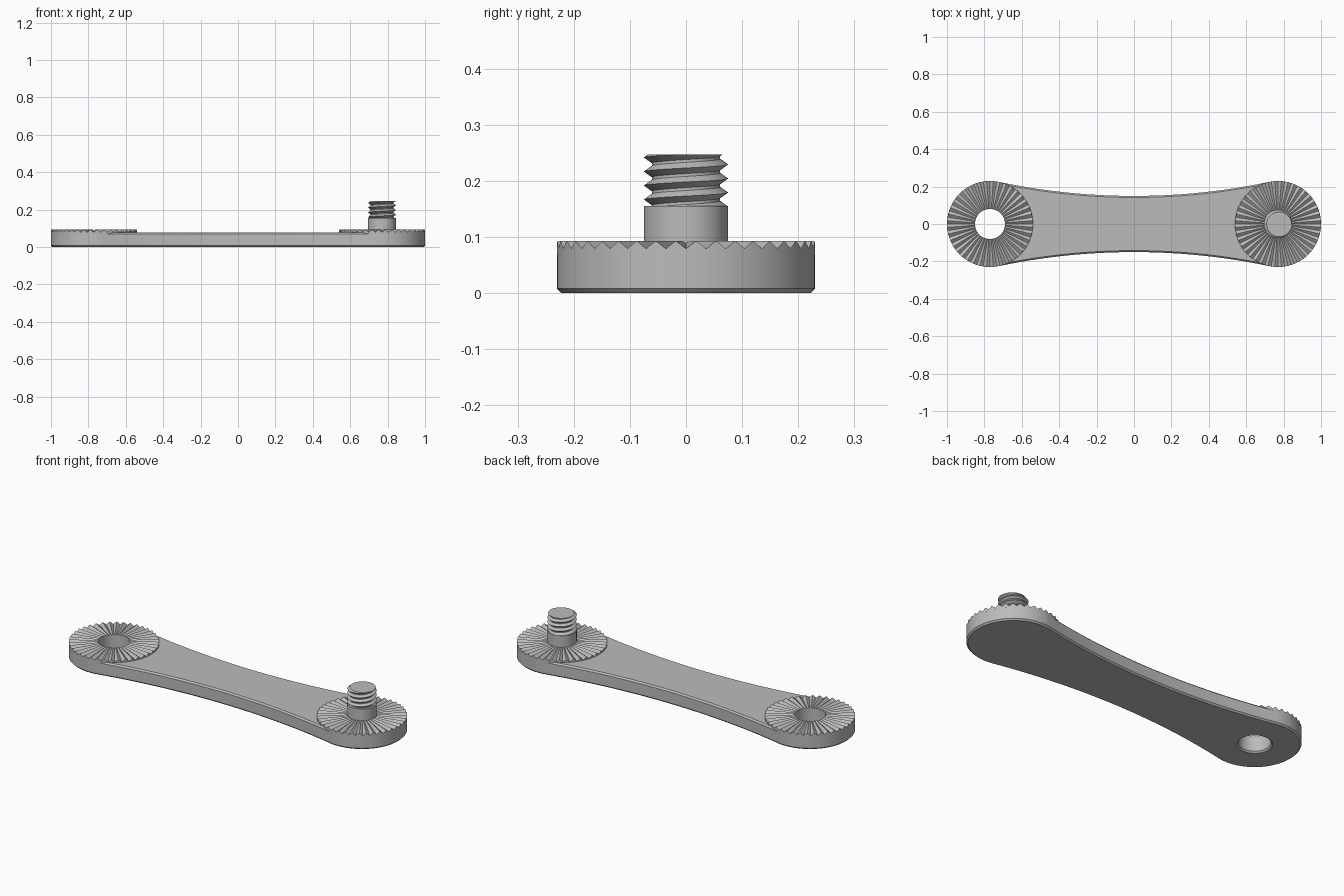
import bpy
import bmesh
from math import cos, sin, pi, atan2, hypot, radians

if "Cube" in bpy.data.objects:
    bpy.data.objects.remove(bpy.data.objects["Cube"])

END_X, END_R, WAIST = 0.77, 0.23, 0.15
HOLE_R, CHAMFER = 0.08, 0.008
BAR_TOP, TOOTH_TOP, TOOTH_DEPTH, TEETH = 0.077, 0.093, 0.014, 40

grey = bpy.data.materials.new("satin grey metal")
grey.use_nodes = True
grey.diffuse_color = (0.5, 0.5, 0.5, 1)
grey.node_tree.nodes["Principled BSDF"].inputs["Base Color"].default_value = (0.5, 0.5, 0.5, 1)


def finish(bm, name):
    bmesh.ops.remove_doubles(bm, verts=bm.verts, dist=1e-5)
    bmesh.ops.recalc_face_normals(bm, faces=bm.faces)
    mesh = bpy.data.meshes.new(name)
    bm.to_mesh(mesh)
    bm.free()
    mesh.materials.append(grey)
    obj = bpy.data.objects.new(name, mesh)
    bpy.context.collection.objects.link(obj)
    bpy.ops.object.select_all(action='DESELECT')
    obj.select_set(True)
    bpy.context.view_layer.objects.active = obj
    bpy.ops.object.shade_smooth_by_angle(angle=radians(30))
    return obj


def ring(bm, points):
    return [bm.verts.new(p) for p in points]


def bridge(bm, a, b):
    n = len(a)
    for i in range(n):
        j = (i + 1) % n
        bm.faces.new((a[i], a[j], b[j], b[i]))


def circle(x, r, z, n=64):
    return [(x + r * cos(2 * pi * i / n), r * sin(2 * pi * i / n), z) for i in range(n)]


def outline(inset, z):
    """Two round ends joined by concave arcs tangent to them."""
    big = (END_X**2 + WAIST**2 - END_R**2) / (2 * (END_R - WAIST))
    cy = WAIST + big
    end_angle = atan2(cy, -END_X)
    half = atan2(END_X, cy)
    r, R = END_R - inset, big + inset
    pts = []
    for side in (1, -1):
        for i in range(49):
            a = -end_angle + 2 * end_angle * i / 48
            pts.append((side * (END_X + r * cos(a)), side * r * sin(a), z))
        for i in range(1, 24):
            a = half - 2 * half * i / 24
            pts.append((side * R * sin(a), side * (cy - R * cos(a)), z))
    return pts


def cap(bm, *rings):
    edges = []
    for r in rings:
        for a, b in zip(r, r[1:] + r[:1]):
            edges.append(bm.edges.get((a, b)) or bm.edges.new((a, b)))
    bmesh.ops.triangle_fill(bm, use_beauty=True, edges=edges)


# Waisted bar with chamfered edges and a through hole at one end
bm = bmesh.new()
walls = [ring(bm, outline(d, z)) for d, z in (
    (CHAMFER, 0), (0, CHAMFER), (0, BAR_TOP - CHAMFER), (CHAMFER, BAR_TOP))]
bore = [ring(bm, circle(-END_X, r, z)) for r, z in (
    (HOLE_R + CHAMFER, 0), (HOLE_R, CHAMFER), (HOLE_R, BAR_TOP))]
for stack in (walls, bore):
    for a, b in zip(stack, stack[1:]):
        bridge(bm, a, b)
cap(bm, walls[0], bore[0])
cap(bm, walls[-1], bore[-1])
finish(bm, "bar")


# Toothed ring whose grooves get shallower towards the middle
def toothed_ring(name, x, inner):
    bm = bmesh.new()
    n = TEETH * 4

    def crown(r):
        pts = []
        for i, (px, py, _) in enumerate(circle(x, r, 0, n)):
            depth = TOOTH_DEPTH * r / END_R * abs(i % 4 - 2) / 2
            pts.append((px, py, TOOTH_TOP - depth))
        return ring(bm, pts)

    low = BAR_TOP - CHAMFER
    loops = [ring(bm, circle(x, END_R, low, n)), crown(END_R),
             crown(inner), ring(bm, circle(x, inner, low, n))]
    for a, b in zip(loops, loops[1:]):
        bridge(bm, a, b)
    finish(bm, name)


toothed_ring("right_toothed_ring", -END_X, HOLE_R)
toothed_ring("left_toothed_ring", END_X, 0.07)

# Plain shank of the stud
SHANK_R, SHANK_TOP, STUD_TOP = 0.075, 0.155, 0.247
bm = bmesh.new()
low, high = [ring(bm, circle(END_X, SHANK_R, z)) for z in (BAR_TOP - CHAMFER, SHANK_TOP)]
bridge(bm, low, high)
bm.faces.new(high)
finish(bm, "stud_shank")

# Right-handed screw thread, trimmed flat at both ends
PITCH, ROOT_R, STEPS, CREST_Z = 0.025, 0.061, 64, 0.2228
bm = bmesh.new()
columns = []
for s in range(STEPS + 1):
    turn = s / STEPS
    column = []
    for k in range(-6, 4):
        for u in (0, 0.4, 0.6):
            z = CREST_Z + (turn + k + u) * PITCH
            z = min(max(z, SHANK_TOP), STUD_TOP)
            phase = ((z - CREST_Z) / PITCH - turn) % 1
            drop = min(1, min(phase, 1 - phase) / 0.4)
            r = SHANK_R - (SHANK_R - ROOT_R) * drop
            column.append((END_X + r * cos(2 * pi * turn), r * sin(2 * pi * turn), z))
    columns.append(ring(bm, column))
for a, b in zip(columns, columns[1:]):
    for i in range(len(a) - 1):
        bm.faces.new((a[i], b[i], b[i + 1], a[i + 1]))
bmesh.ops.remove_doubles(bm, verts=bm.verts, dist=1e-5)
bmesh.ops.holes_fill(bm, edges=[e for e in bm.edges if e.is_boundary], sides=0)
finish(bm, "stud_thread")
